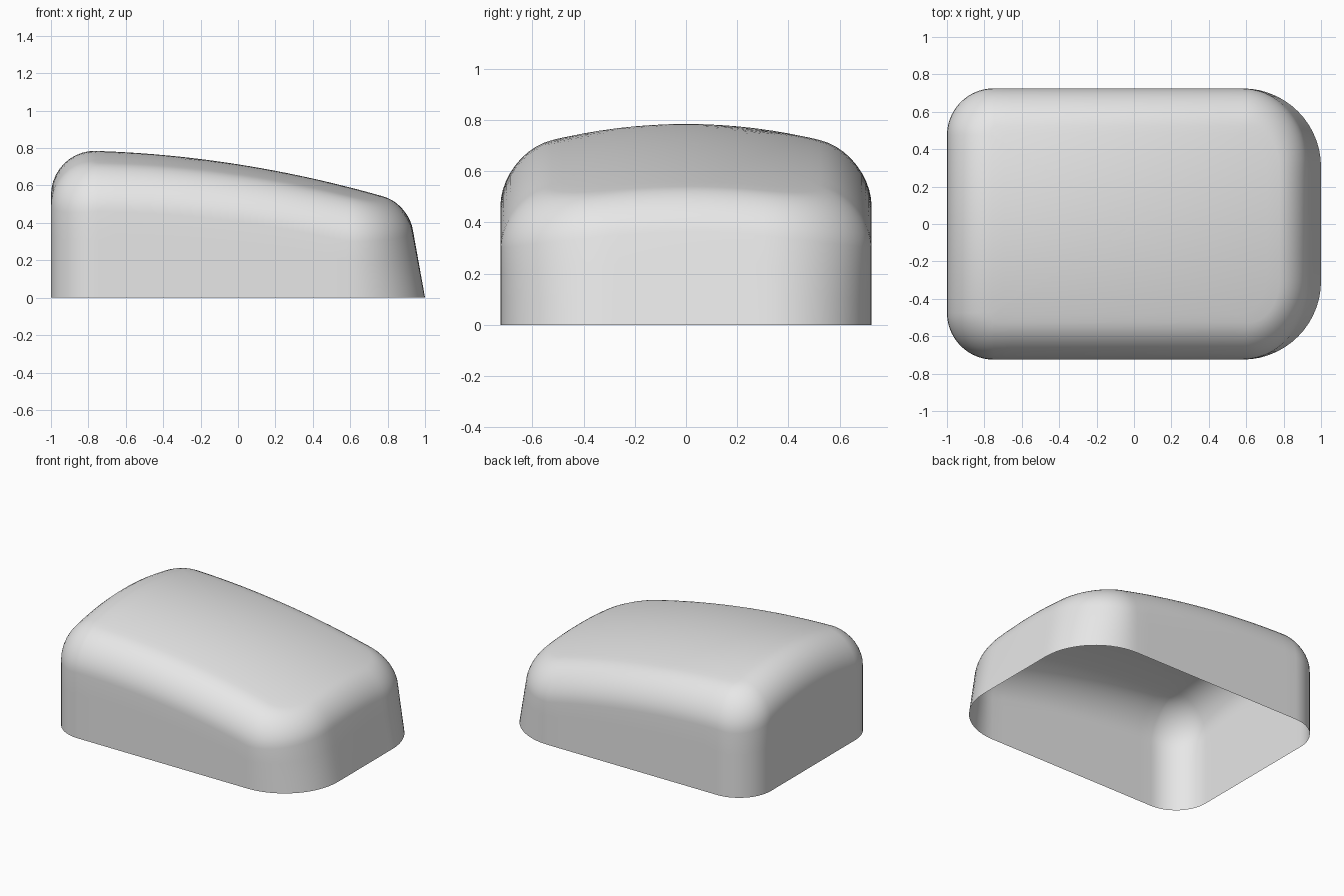
import bpy, bmesh, math
from mathutils import Vector

if "Cube" in bpy.data.objects:
    bpy.data.objects.remove(bpy.data.objects["Cube"], do_unlink=True)

HALF_X, HALF_Y = 1.0, 0.725
CORNER_LEFT, CORNER_RIGHT = 0.42, 0.25     # plan corner radii at +x and -x
LEAN = 0.065                               # inward lean of the sloping end wall
ARC, EDGE = 14, 14


def crown(x, y):
    """Height of the sloping, gently domed top."""
    k = 0.2 - 0.04 * x
    return 0.713 - 0.157 * x - 0.0825 * x * x - k * y * y


def outline():
    """Rounded rectangle in plan as (point, outward normal) pairs."""
    pts = []
    for i, (sx, sy) in enumerate([(1, 1), (-1, 1), (-1, -1), (1, -1)]):
        r = CORNER_LEFT if sx > 0 else CORNER_RIGHT
        centre = Vector((sx * (HALF_X - r), sy * (HALF_Y - r)))
        for j in range(ARC + 1):
            a = (i + j / ARC) * math.pi / 2
            n = Vector((math.cos(a), math.sin(a)))
            pts.append((centre + n * r, n))
    # subdivide the straight runs between corners
    full = []
    for i, (p, n) in enumerate(pts):
        full.append((p, n))
        if i % (ARC + 1) == ARC:
            q = pts[(i + 1) % len(pts)][0]
            full += [(p.lerp(q, s / EDGE), n) for s in range(1, EDGE)]
    return full


def fillet_point(p, n, t):
    """Point on the rounded shoulder, t = 0 at the wall, 1 at the top."""
    lean = max(0, n.x)
    r = 0.2 - 0.04 * n.x
    start = 0.18 * lean
    a = start + (math.pi / 2 - start) * t
    q = p - Vector((LEAN * lean, 0)) - n * r * (math.cos(start) - math.cos(a))
    return Vector((q.x, q.y, crown(q.x, q.y) - r * (1 - math.sin(a))))


plan = outline()
rings = []

# walls
for t in (0, 0.33, 0.67):
    rings.append([Vector((p.x, p.y, 0)).lerp(fillet_point(p, n, 0), t) for p, n in plan])

# rounded shoulder
for i in range(11):
    rings.append([fillet_point(p, n, i / 10) for p, n in plan])

# domed top, shrinking towards the middle
rim = rings[-1]
for i in range(1, 12):
    s = 1 - i / 12
    rings.append([Vector((v.x * s, v.y * s, crown(v.x * s, v.y * s))) for v in rim])

bm = bmesh.new()
loops = [[bm.verts.new(v) for v in ring] for ring in rings]
count = len(plan)
for low, high in zip(loops, loops[1:]):
    for i in range(count):
        j = (i + 1) % count
        bm.faces.new((low[i], low[j], high[j], high[i]))
tip = bm.verts.new((0, 0, crown(0, 0)))
for i in range(count):
    bm.faces.new((loops[-1][i], loops[-1][(i + 1) % count], tip))
for f in bm.faces:
    f.smooth = True

mesh = bpy.data.meshes.new("cover_shell")
bm.to_mesh(mesh)
bm.free()
shell = bpy.data.objects.new("cover_shell", mesh)
bpy.context.collection.objects.link(shell)

# plain grey finish
grey = bpy.data.materials.new("light grey")
grey.use_nodes = True
grey.diffuse_color = (0.8, 0.8, 0.8, 1)
grey.node_tree.nodes["Principled BSDF"].inputs["Base Color"].default_value = (0.8, 0.8, 0.8, 1)
mesh.materials.append(grey)
